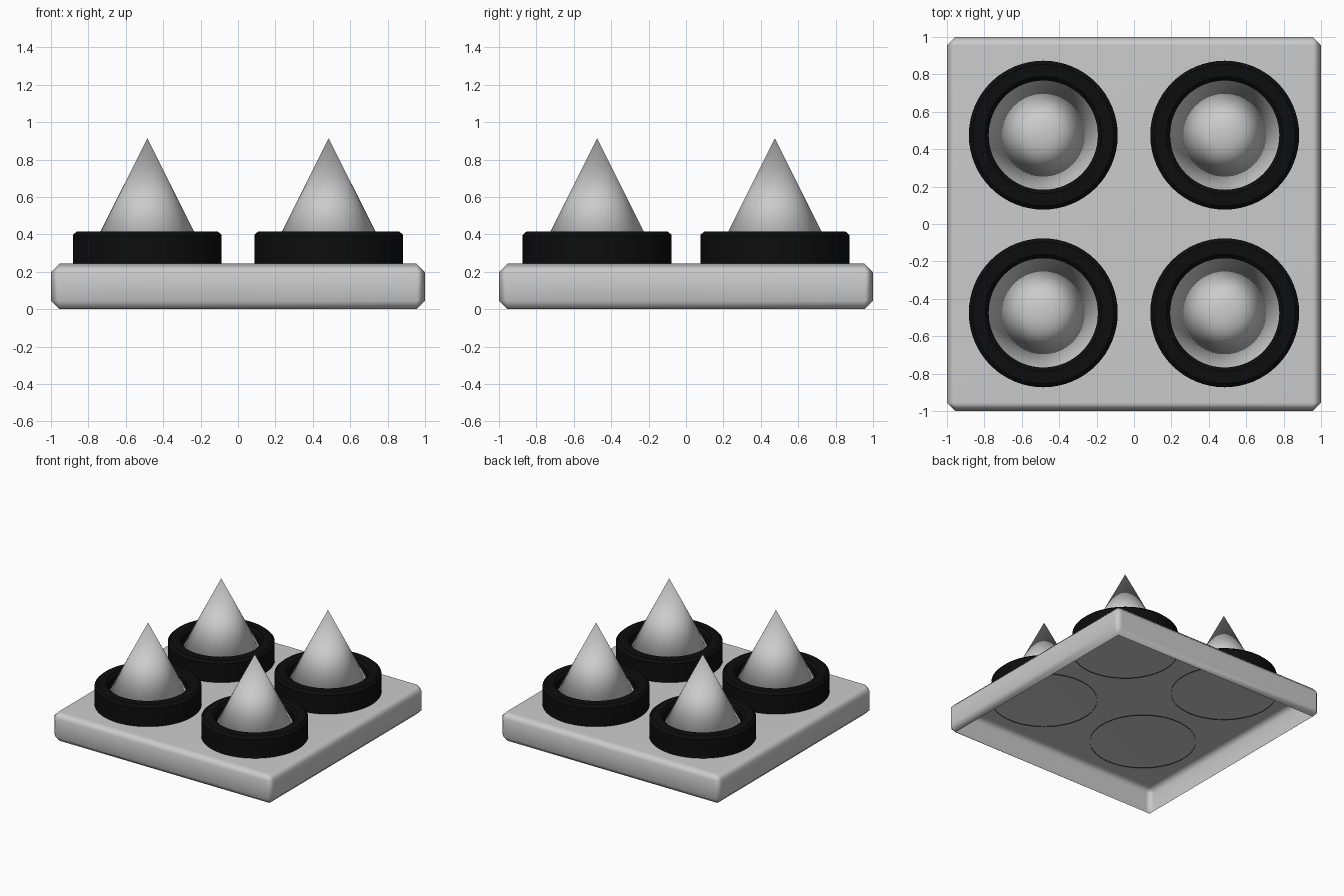
import bpy, bmesh
from math import tau
from mathutils import Matrix, Vector

if "Cube" in bpy.data.objects:
    bpy.data.objects.remove(bpy.data.objects["Cube"])

PLATE_TOP = 0.243


def make_object(name, bm, smooth=True):
    mesh = bpy.data.meshes.new(name)
    for f in bm.faces:
        f.smooth = smooth
    bm.to_mesh(mesh)
    bm.free()
    obj = bpy.data.objects.new(name, mesh)
    bpy.context.collection.objects.link(obj)
    return obj


# Base plate: chamfered box, open underneath
bm = bmesh.new()
bmesh.ops.create_cube(bm, size=1, matrix=Matrix.Translation((0, 0, PLATE_TOP / 2))
                      @ Matrix.Diagonal((2, 2, PLATE_TOP, 1)))
bmesh.ops.bevel(bm, geom=bm.edges[:], offset=0.045, segments=1, affect='EDGES')
bm.normal_update()
bottom = [f for f in bm.faces if f.normal.z < -0.99]
bmesh.ops.delete(bm, geom=bottom, context='FACES')
plate = make_object("base_plate", bm)
plate.modifiers.new("weighted", 'WEIGHTED_NORMAL')

# Black collar around each spike, lathed from a profile
black = bpy.data.materials.new("black")
black.diffuse_color = (0.004, 0.004, 0.004, 1)
black.use_nodes = True
black.node_tree.nodes["Principled BSDF"].inputs["Base Color"].default_value = black.diffuse_color
profile = [(0.398, 0.239), (0.398, 0.397), (0.378, 0.415),
           (0.312, 0.415), (0.292, 0.397), (0.292, 0.26)]


def collar(name, x, y):
    bm = bmesh.new()
    verts = [bm.verts.new((r, 0, z)) for r, z in profile]
    edges = [bm.edges.new(pair) for pair in zip(verts, verts[1:])]
    bmesh.ops.spin(bm, geom=verts + edges, cent=(0, 0, 0), axis=(0, 0, 1),
                   angle=tau, steps=64, use_merge=False)
    bmesh.ops.remove_doubles(bm, verts=bm.verts[:], dist=1e-4)
    # Face normals outward from the middle of the collar wall
    bm.normal_update()
    for f in bm.faces:
        c = f.calc_center_median()
        mid = Vector((c.x, c.y, 0)).normalized() * 0.345 + Vector((0, 0, 0.33))
        if f.normal.dot(c - mid) < 0:
            f.normal_flip()
    obj = make_object(name, bm)
    obj.data.materials.append(black)
    obj.location = (x, y, 0)
    bpy.ops.object.select_all(action='DESELECT')
    obj.select_set(True)
    bpy.context.view_layer.objects.active = obj
    bpy.ops.object.shade_smooth_by_angle(angle=0.52)


# Smooth cone spike standing on the plate
def spike(name, x, y):
    bm = bmesh.new()
    z0, z1 = PLATE_TOP + 0.002, 0.914
    bmesh.ops.create_cone(bm, cap_ends=True, segments=64, radius1=0.335, radius2=0,
                          depth=z1 - z0,
                          matrix=Matrix.Translation((0, 0, (z0 + z1) / 2)))
    bmesh.ops.remove_doubles(bm, verts=bm.verts[:], dist=1e-5)
    make_object(name, bm).location = (x, y, 0)


for sx, side in ((-1, "left"), (1, "right")):
    for sy, end in ((-1, "front"), (1, "back")):
        x, y = sx * 0.485, sy * 0.475
        collar(f"collar_{end}_{side}", x, y)
        spike(f"spike_{end}_{side}", x, y)
